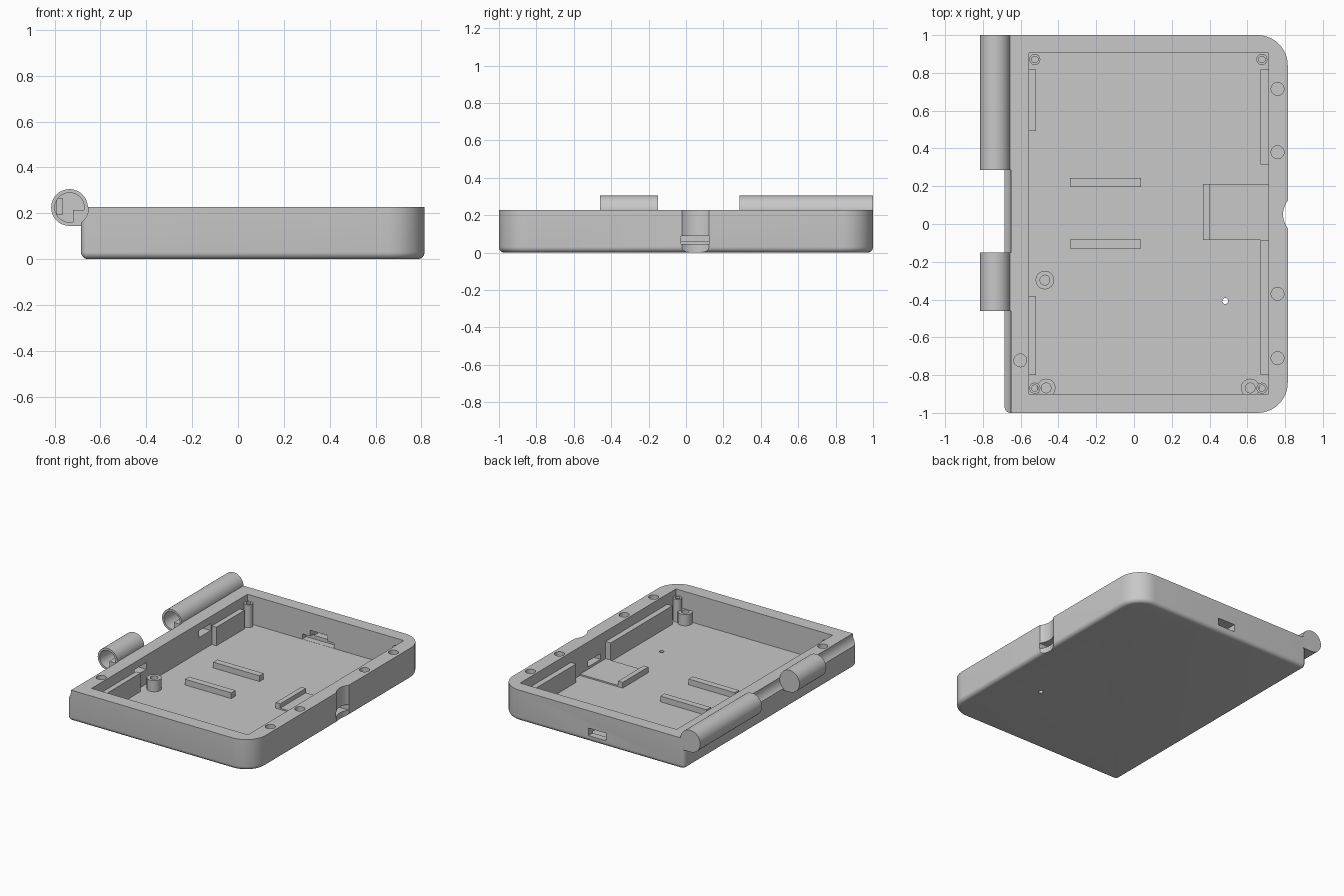
import bpy, bmesh, math

if "Cube" in bpy.data.objects:
    bpy.data.objects.remove(bpy.data.objects["Cube"])

grey = bpy.data.materials.new("grey plastic")
grey.diffuse_color = (0.58, 0.58, 0.58, 1)
grey.use_nodes = True
grey.node_tree.nodes["Principled BSDF"].inputs["Base Color"].default_value = grey.diffuse_color


def finish(name, bm):
    bmesh.ops.recalc_face_normals(bm, faces=bm.faces)
    me = bpy.data.meshes.new(name)
    bm.to_mesh(me)
    bm.free()
    me.materials.append(grey)
    ob = bpy.data.objects.new(name, me)
    bpy.context.collection.objects.link(ob)
    return ob


def loft(name, rings):
    """Closed solid from a stack of equal-length point rings."""
    bm = bmesh.new()
    vs = [[bm.verts.new(p) for p in r] for r in rings]
    n = len(vs[0])
    for a, b in zip(vs, vs[1:]):
        for i in range(n):
            bm.faces.new((a[i], a[(i + 1) % n], b[(i + 1) % n], b[i]))
    bm.faces.new(vs[0][::-1])
    bm.faces.new(vs[-1])
    return finish(name, bm)


def box(name, x0, x1, y0, y1, z0, z1):
    return loft(name, [[(x0, y0, z), (x1, y0, z), (x1, y1, z), (x0, y1, z)] for z in (z0, z1)])


def circle(x, y, r, n=32):
    return [(x + r * math.cos(2 * math.pi * i / n), y + r * math.sin(2 * math.pi * i / n)) for i in range(n)]


def rod_z(name, x, y, r, z0, z1, n=32):
    return loft(name, [[(a, b, z) for a, b in circle(x, y, r, n)] for z in (z0, z1)])


def rod_y(name, x, z, r, y0, y1, n=64):
    return loft(name, [[(a, y, b) for a, b in circle(x, z, r, n)] for y in (y0, y1)])


def boolean(target, tool, op='DIFFERENCE'):
    m = target.modifiers.new("bool", 'BOOLEAN')
    m.object, m.operation, m.solver = tool, op, 'EXACT'
    bpy.context.view_layer.objects.active = target
    bpy.ops.object.modifier_apply(modifier=m.name)
    bpy.data.objects.remove(tool)


def smooth(ob):
    bpy.ops.object.select_all(action='DESELECT')
    ob.select_set(True)
    bpy.context.view_layer.objects.active = ob
    bpy.ops.object.shade_smooth_by_angle(angle=math.radians(30))


X0, X1, TOP, FLOOR = -0.685, 0.814, 0.228, 0.018
HX, HZ, HR = -0.735, 0.225, 0.08      # hinge axis and radius


# Tray shell: large round corners on the right, small ones on the left
def outline(d, z):
    pts = []
    for cx, cy, r, a0 in ((X1, -1, 0.16, -90), (X1, 1, 0.16, 0), (X0, 1, 0.032, 90), (X0, -1, 0.032, 180)):
        sx, sy = (1 if cx > 0 else -1), cy
        for i in range(13):
            a = math.radians(a0 + 90 * i / 12)
            pts.append((cx - sx * r + (r - d) * math.cos(a), cy - sy * r + (r - d) * math.sin(a), z))
    return pts


F = 0.03
rings = [outline(F * (1 - math.sin(t)), F * (1 - math.cos(t))) for t in [math.pi / 2 * i / 6 for i in range(7)]]
tray = loft("tray", rings + [outline(0, TOP)])

# Hinge clearance grooves, then the barrels with their flat-bottomed supports
for y0, y1 in ((-1.1, -0.46), (-0.15, 0.285)):
    boolean(tray, rod_y("groove", HX, HZ, 0.083, y0, y1))
for y0, y1 in ((-0.46, -0.15), (0.285, 1.0)):
    prof = [(HX + HR * math.cos(math.radians(a)), HZ + HR * math.sin(math.radians(a))) for a in range(0, 271, 6)]
    prof.append((HX + HR, HZ - HR))
    boolean(tray, loft("barrel", [[(x, y, z) for x, z in prof] for y in (y0, y1)]), 'UNION')

# Main cavity
boolean(tray, box("cavity", -0.557, 0.711, -0.9, 0.905, FLOOR, 0.5))

# Hinge sockets (a square wall block stays inside), key slots and wire passages
for y0, depth in ((-0.46, 0.2), (0.285, 0.2)):
    socket = rod_y("socket", HX, HZ, 0.064, y0 - 0.01, y0 + depth)
    boolean(socket, box("block", -0.72, -0.5, y0 - 0.1, y0 + depth + 0.1, 0.1, 0.215))
    boolean(tray, socket)
    boolean(tray, box("passage", -0.722, -0.5, y0 + 0.06, y0 + depth - 0.005, 0.165 - 0.04, 0.175))
    boolean(tray, box("key_slot", -0.79, -0.765, y0 + 0.05, y0 + depth + 0.05, 0.195, 0.265))

# Thumb notch and port slot on the right, card slot at the back
boolean(tray, rod_z("notch", 0.907, 0.05, 0.118, -0.1, 0.4, 64))
boolean(tray, box("port", 0.66, 0.9, -0.027, 0.122, 0.045, 0.088))
boolean(tray, box("card_slot", -0.05, 0.09, 0.85, 1.1, 0.045, 0.1))
boolean(tray, box("card_recess", -0.112, 0.145, 0.85, 0.95, FLOOR + 0.001, 0.056))

# Magnet pockets in the rim and the pinhole in the floor
for x, y in ((0.76, 0.715), (0.76, 0.38), (0.76, -0.37), (0.76, -0.71), (-0.602, -0.722)):
    boolean(tray, rod_z("pocket", x, y, 0.034, 0.17, 0.4))
boolean(tray, rod_z("pinhole", 0.483, -0.408, 0.016, -0.1, 0.1, 16))
smooth(tray)

# Side ribs
for i, (x0, x1, y0, y1) in enumerate(((-0.557, -0.52, 0.492, 0.818), (-0.557, -0.52, -0.8, -0.385),
                                      (0.67, 0.711, 0.315, 0.818), (0.67, 0.711, -0.8, -0.085))):
    box(f"side_rib_{i + 1}", x0, x1, y0, y1, FLOOR, 0.154)

# Floor bars
for i, y in enumerate((-0.107, 0.22)):
    box(f"floor_bar_{i + 1}", -0.338, 0.037, y - 0.024, y + 0.024, FLOOR, 0.06)

# Port board shelf with end stop
box("port_shelf", 0.40, 0.711, -0.085, 0.212, FLOOR, 0.028)
box("port_stop", 0.365, 0.402, -0.085, 0.212, FLOOR, 0.06)


# Screw posts
def post(name, x, y, r, hole, top):
    ob = rod_z(name, x, y, r, FLOOR, top)
    boolean(ob, rod_z("bore", x, y, hole, FLOOR + 0.015, 0.4, 24))
    smooth(ob)


for i, (x, y) in enumerate(((-0.472, -0.297), (-0.465, -0.868), (0.615, -0.868))):
    post(f"screw_post_{i + 1}", x, y, 0.049, 0.026, 0.1)
for i, (x, y) in enumerate(((-0.525, 0.871), (0.677, 0.871), (0.677, -0.869), (-0.525, -0.869))):
    post(f"corner_post_{i + 1}", x, y, 0.029, 0.017, 0.185)
